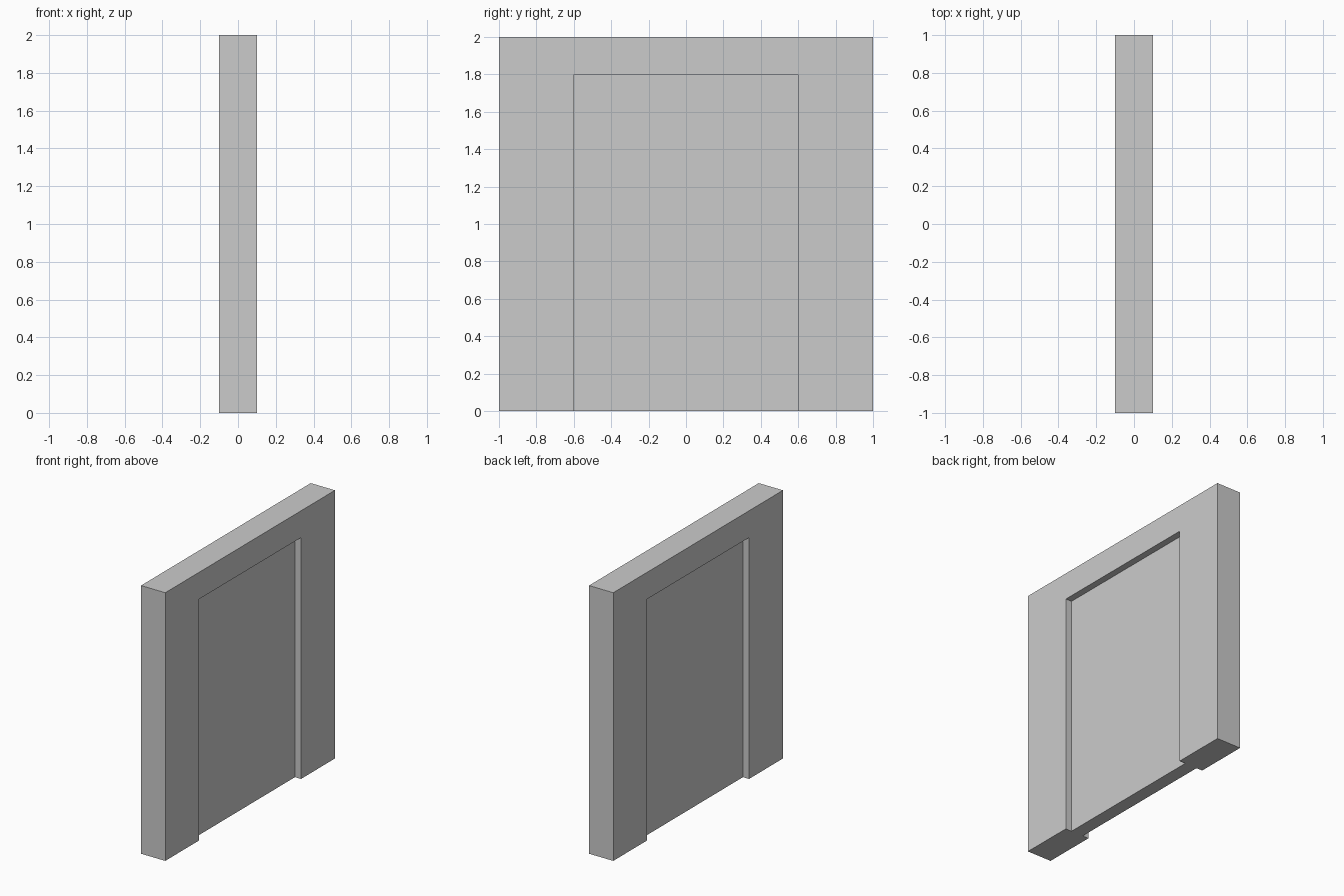
import bpy

if "Cube" in bpy.data.objects:
    bpy.data.objects.remove(bpy.data.objects["Cube"])


def box(name, lo, hi):
    """Axis-aligned box between two corners, with its scale applied."""
    centre = [(a + b) / 2 for a, b in zip(lo, hi)]
    bpy.ops.mesh.primitive_cube_add(size=1, location=centre)
    obj = bpy.context.object
    obj.name = name
    obj.dimensions = [b - a for a, b in zip(lo, hi)]
    bpy.ops.object.transform_apply(location=True, rotation=False, scale=True)
    return obj


HALF_DEPTH, PANEL_HALF_DEPTH = 0.10, 0.05

# Solid wall slab
wall = box("doorway_wall", (-HALF_DEPTH, -1, 0), (HALF_DEPTH, 1, 2))

# Recess the door panel equally on both faces, open at the floor
for side in (-1, 1):
    x0, x1 = sorted((side * PANEL_HALF_DEPTH, side * 0.3))
    cutter = box("recess_cutter", (x0, -0.6, -0.2), (x1, 0.6, 1.8))
    cutter.hide_render = True
    bpy.context.view_layer.objects.active = wall
    mod = wall.modifiers.new("door_recess", 'BOOLEAN')
    mod.operation = 'DIFFERENCE'
    mod.solver = 'EXACT'
    mod.object = cutter
    bpy.ops.object.modifier_apply(modifier=mod.name)
    bpy.data.objects.remove(cutter, do_unlink=True)
